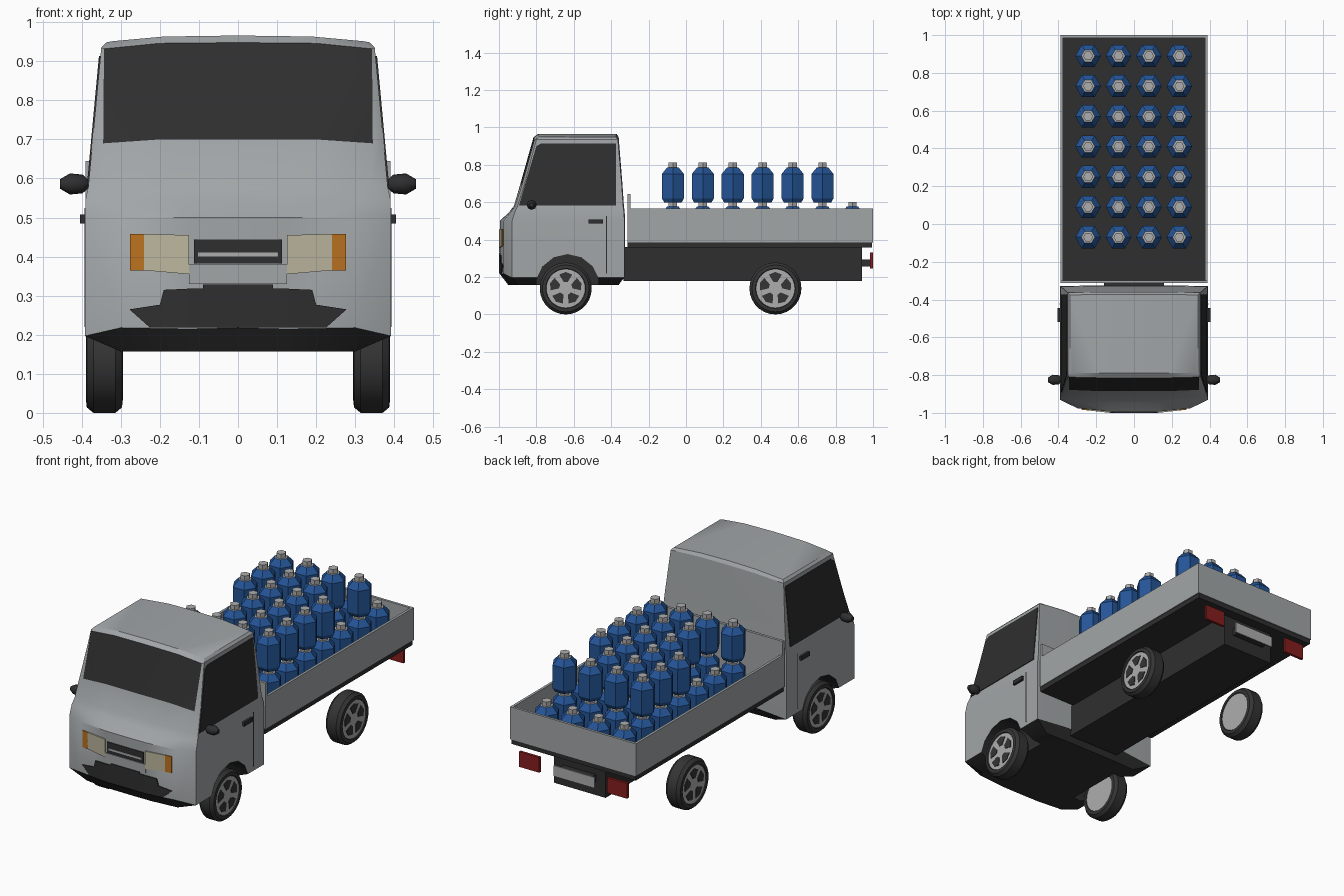
import bpy, bmesh, math
from mathutils import Matrix, Vector

if "Cube" in bpy.data.objects:
    bpy.data.objects.remove(bpy.data.objects["Cube"])


def material(name, r, g, b):
    m = bpy.data.materials.new(name)
    m.diffuse_color = (r, g, b, 1)
    m.use_nodes = True
    m.node_tree.nodes["Principled BSDF"].inputs["Base Color"].default_value = m.diffuse_color
    return m


BODY = material("body_grey", .36, .38, .39)
DARK = material("dark_trim", .028, .028, .028)
TYRE = material("tyre_rubber", .035, .035, .035)
LIGHT = material("light_metal", .42, .42, .43)
BLUE = material("bottle_blue", .018, .09, .31)
CREAM = material("lamp_cream", .50, .47, .34)
ORANGE = material("lamp_orange", .50, .17, .015)
RED = material("lamp_red", .24, .013, .013)


def finish(name, bm, mats, smooth=None):
    bmesh.ops.recalc_face_normals(bm, faces=bm.faces)
    me = bpy.data.meshes.new(name)
    bm.to_mesh(me)
    bm.free()
    for m in mats:
        me.materials.append(m)
    ob = bpy.data.objects.new(name, me)
    bpy.context.collection.objects.link(ob)
    if smooth:
        smooth_object(ob, smooth)
    return ob


def smooth_object(ob, degrees):
    bpy.ops.object.select_all(action='DESELECT')
    ob.select_set(True)
    bpy.context.view_layer.objects.active = ob
    bpy.ops.object.shade_smooth_by_angle(angle=math.radians(degrees))


def prism(name, pts, offset, mat):
    """Polygon pushed along an offset."""
    bm = bmesh.new()
    a = [bm.verts.new(p) for p in pts]
    b = [bm.verts.new(Vector(p) + Vector(offset)) for p in pts]
    bm.faces.new(a)
    bm.faces.new(b[::-1])
    for i in range(len(a)):
        j = (i + 1) % len(a)
        bm.faces.new((a[i], a[j], b[j], b[i]))
    return finish(name, bm, [mat])


def box(name, x0, x1, y0, y1, z0, z1, mat):
    return prism(name, [(x0, y0, z0), (x1, y0, z0), (x1, y1, z0), (x0, y1, z0)],
                 (0, 0, z1 - z0), mat)


def lathe(name, profile, n, mats, rule=None, matrix=Matrix(), smooth=None):
    """Closed turned shape from (radius, height) pairs around z."""
    bm = bmesh.new()
    rings = [[bm.verts.new((r * math.cos(math.tau * k / n), r * math.sin(math.tau * k / n), h))
              for k in range(n)] for r, h in profile]
    for a, b in zip(rings, rings[1:]):
        for k in range(n):
            j = (k + 1) % n
            bm.faces.new((a[k], a[j], b[j], b[k]))
    bm.faces.new(rings[0][::-1])
    bm.faces.new(rings[-1])
    if rule:
        for f in bm.faces:
            f.material_index = rule(f.calc_center_median())
    bm.transform(matrix)
    return finish(name, bm, mats, smooth)


def half_ring(z, front, x1, x2, width, corner, back, drop2=0, drop3=0):
    """Half cab outline at one height, front centre round to back centre."""
    return [(0, front, z), (x1, front + .001, z - .15 * drop3),
            (x2, front + .3 * (corner - front), z - drop2), (width, corner, z - drop3),
            (width, back - .004, z - drop3), (width / 2, back, z - .15 * drop3), (0, back, z)]


# Cab: skirt, nose, bonnet, windscreen and roof levels
levels = [
    (.157, -.95, .125, .28, .30, -.90, -.36),
    (.218, -.995, .125, .30, .392, -.93, -.325, 0, .021),
    (.50, -.995, .125, .30, .392, -.93, -.325),
    (.548, -.945, .15, .32, .390, -.915, -.328),
    (.58, -.92, .18, .34, .383, -.90, -.332),
    (.70, -.885, .20, .345, .372, -.862, -.34, .01),
    (.948, -.815, .20, .343, .350, -.80, -.36, .016, .013),
    (.966, -.79, .19, .325, .338, -.78, -.372, .015, .018),
]
bm = bmesh.new()
vr = [[bm.verts.new(p) for p in half_ring(*lv)] for lv in levels]
for lvl, (a, b) in enumerate(zip(vr, vr[1:])):
    for k in range(6):
        f = bm.faces.new((a[k], a[k + 1], b[k + 1], b[k]))
        # dark skirt and windscreen
        f.material_index = int(lvl == 0 or (lvl == 5 and k < 2))
for r, dark in ((vr[0], 1), (vr[-1], 0)):
    for ids in ((0, 1, 5, 6), (1, 2, 4, 5), (2, 3, 4)):
        bm.faces.new([r[i] for i in ids]).material_index = dark
cab = finish("cab", bm, [BODY, DARK])
cab.modifiers.new("mirror", 'MIRROR')

# Wheel arches cut into the cab
cutters = []
for s in (1, -1):
    pts = [(s * .25, -.633 + .17 * math.cos(math.tau * (k + .5) / 14),
            .148 + .172 * math.sin(math.tau * (k + .5) / 14)) for k in range(14)]
    c = prism("arch_cutter", pts, (s * .25, 0, 0), BODY)
    c.data.materials.append(DARK)
    for p in c.data.polygons:
        p.material_index = 1
    c.hide_render = True
    cutters.append(c)
    m = cab.modifiers.new("arch", 'BOOLEAN')
    m.operation, m.solver, m.object = 'DIFFERENCE', 'EXACT', c
bpy.context.view_layer.objects.active = cab
for name in [m.name for m in cab.modifiers]:
    bpy.ops.object.modifier_apply(modifier=name)
for c in cutters:
    bpy.data.objects.remove(c)
smooth_object(cab, 28)


# Front panels lying on the nose
def nose(name, pts, mat, t=.005):
    def y(x):
        return -.995 + max(0, abs(x) - .125) * .0195 / .175
    return prism(name, [(x, y(x) + .002, z) for x, z in pts], (0, -t - .002, 0), mat)


def nose_box(name, half, z0, z1, mat, t=.005):
    nose(name, [(-half, z0), (half, z0), (half, z1), (-half, z1)], mat, t)


nose_box("grille", .113, .382, .444, DARK, .003)
nose_box("grille_bar", .103, .40, .411, LIGHT)
nose_box("front_plate", .125, .33, .38, BODY, .004)
nose_box("bumper_middle", .125, .218, .318, DARK)
nose_box("bumper_lip", .09, .318, .328, DARK)
for s in (1, -1):
    nose("headlight", [(s * .125, .355), (s * .24, .365), (s * .24, .458), (s * .125, .455)], CREAM)
    nose("indicator", [(s * .238, .365), (s * .276, .365), (s * .276, .458), (s * .238, .458)], ORANGE)
    nose("bumper_side", [(s * .125, .218), (s * .225, .218), (s * .278, .265), (s * .20, .277),
                         (s * .19, .315), (s * .125, .318)], DARK)
    # Side window follows the leaning cab side
    win = [(-.893, .583), (-.80, .90), (-.775, .914), (-.373, .914), (-.373, .583)]
    prism("side_window", [(s * (.381 - .093 * (z - .58)), y, z) for y, z in win],
          (s * .006, 0, 0), DARK)
    # Door handle, door gap and mirror
    box("door_handle", s * .385, s * .405, -.52, -.445, .485, .508, DARK)
    box("door_gap", s * .388, s * .3935, -.427, -.422, .22, .525, DARK)
    lathe("mirror", [(.008, -.038), (.024, -.02), (.027, .012), (.012, .038)], 8, [DARK],
          matrix=Matrix.Translation((s * .418, -.825, .586)) @ Matrix.Rotation(s * math.pi / 2, 4, 'Y'),
          smooth=40)

# Chassis and cargo bed
box("chassis", -.16, .16, -.335, .94, .18, .36, DARK)
box("bed_floor", -.385, .385, -.313, .995, .358, .39, DARK)
for s in (1, -1):
    box("bed_side", s * .376, s * .39, -.31, 1, .385, .567, BODY)
    box("tail_light", s * .21, s * .335, .985, 1, .245, .33, RED)
box("tailgate", -.376, .376, .986, 1, .385, .567, BODY)
box("headboard", -.39, .39, -.313, -.298, .385, .645, BODY)
box("rear_plate", -.126, .126, .984, .992, .245, .305, LIGHT)
box("plate_bracket", -.10, .10, .935, .985, .255, .295, DARK)

# Wheels
for s in (1, -1):
    for y in (-.643, .478):
        m = Matrix.Translation((0, y, .139)) @ Matrix.Rotation(s * math.pi / 2, 4, 'Y')
        lathe("tyre", [(.102, .302), (.107, .295), (.125, .297), (.139, .314), (.139, .370),
                       (.125, .387), (.107, .389), (.102, .38)], 28, [TYRE], matrix=m, smooth=35)
        lathe("rim", [(.104, .298), (.104, .384)], 28, [LIGHT], matrix=m, smooth=35)
        for k in range(5):
            a = math.tau * k / 5 + math.pi / 2
            pts = [(s * .382, y + r * math.cos(a + d), .139 + r * math.sin(a + d))
                   for r, d in ((.036, -.30), (.082, -.44), (.088, 0), (.082, .44), (.036, .30))]
            prism("rim_opening", pts, (s * .005, 0, 0), TYRE)

# Bottles: hexagonal, stacked in two layers
first = lathe("bottle", [(.054, 0), (.068, .022), (.068, .152), (.036, .186), (.026, .187), (.026, .212)],
              6, [BLUE, LIGHT], rule=lambda c: int(c.z > .18))
shape = first.data
gaps = {(0, 1), (0, 2), (3, 4)}
for i in range(4):
    for j in range(7):
        for layer in range(2):
            if layer and (j == 6 or (i, j) in gaps):
                continue
            ob = bpy.data.objects.new("bottle", shape)
            ob.location = (-.243 + .161 * i, -.07 + .16 * j, .39 + .209 * layer)
            bpy.context.collection.objects.link(ob)
bpy.data.objects.remove(first)
